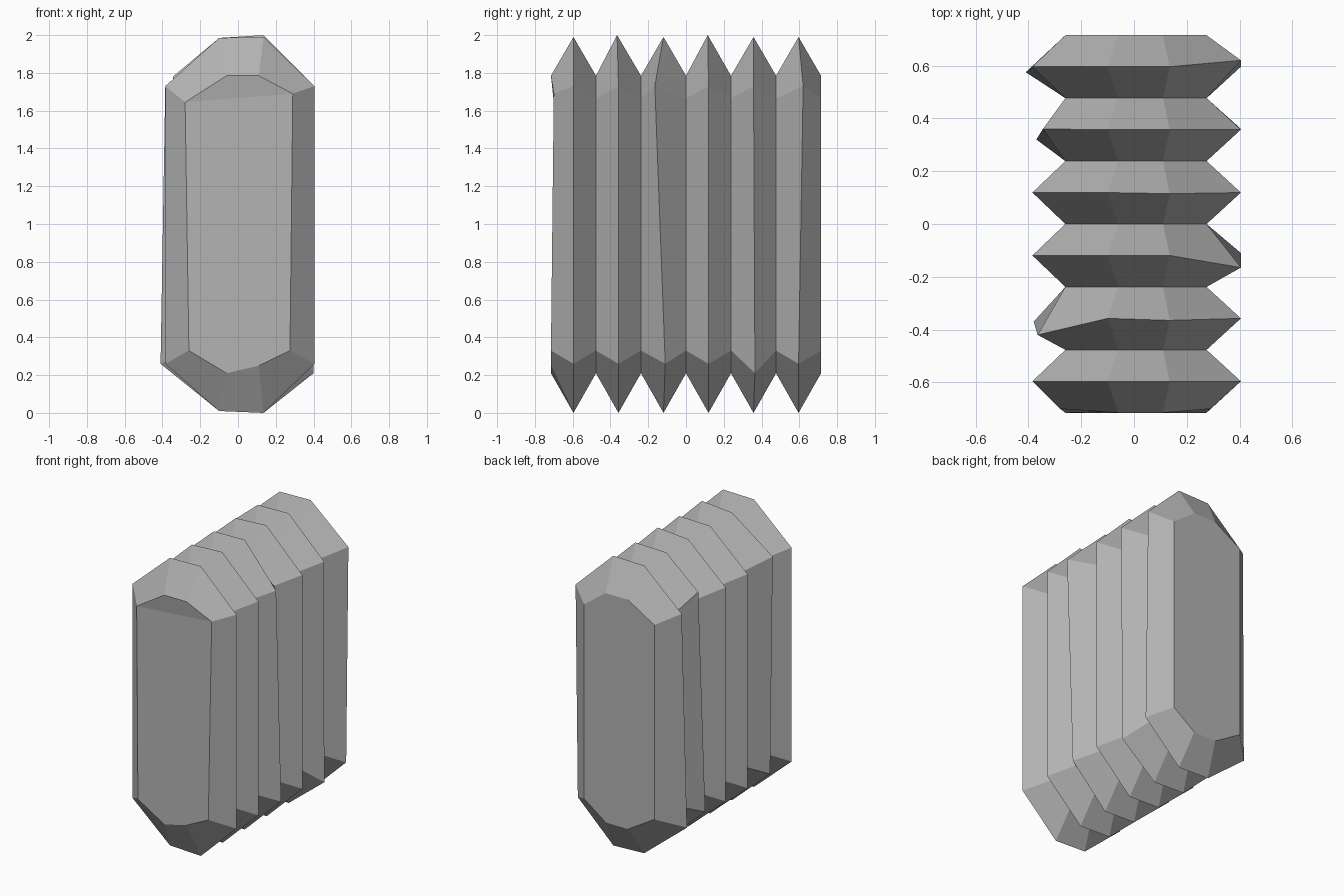
import bpy, bmesh

# Eight-sided (x, z) cross-sections, starting lower right and going up
VALLEY = [(0.275, 0.33), (0.275, 1.665), (0.11, 1.785), (-0.06, 1.785),
          (-0.26, 1.665), (-0.26, 0.33), (-0.06, 0.21), (0.11, 0.21)]
PEAK = [(0.405, 0.26), (0.405, 1.73), (0.135, 1.99), (-0.10, 1.985),
        (-0.385, 1.73), (-0.385, 0.26), (-0.10, 0.01), (0.135, 0.0)]
PITCH = 1.43 / 6

# Small hand-made irregularities: (ring, corner) -> (x, y, z)
TWEAKS = {
    (0, 1): (0.29, -0.70, 1.69), (0, 4): (-0.28, -0.70, 1.645),
    (0, 7): (0.11, -0.715, 0.25),
    (3, 2): (0.135, -0.365, 2.0),
    (3, 4): (-0.365, -0.42, 1.73), (3, 5): (-0.38, -0.37, 0.26),
    (5, 1): (0.405, -0.165, 1.73), (5, 0): (0.405, -0.11, 0.26),
    (7, 2): (0.135, 0.115, 2.0),
    (9, 4): (-0.345, 0.36, 1.78), (9, 5): (-0.37, 0.32, 0.26),
    (9, 0): (0.40, 0.365, 0.21),
    (11, 1): (0.405, 0.62, 1.73), (11, 5): (-0.41, 0.575, 0.26),
}

# Pleated body: alternate narrow and wide rings along y
bm = bmesh.new()
rings = []
for i in range(13):
    y = -0.715 + i * PITCH / 2
    profile = PEAK if i % 2 else VALLEY
    rings.append([bm.verts.new(TWEAKS.get((i, k), (x, y, z)))
                  for k, (x, z) in enumerate(profile)])

for a, b in zip(rings, rings[1:]):
    for k in range(8):
        n = (k + 1) % 8
        bm.faces.new((a[k], b[k], b[n], a[n]))

# End caps; the front one is creased below its top edge
front = rings[0]
bm.faces.new([front[k] for k in (0, 1, 4, 5, 6, 7)])
bm.faces.new(front[1:5])
bm.faces.new(rings[-1][::-1])
bmesh.ops.recalc_face_normals(bm, faces=bm.faces)

mesh = bpy.data.meshes.new("pleated_body")
bm.to_mesh(mesh)
bm.free()
body = bpy.data.objects.new("pleated_body", mesh)
bpy.context.collection.objects.link(body)

# Darker grey surface
grey = bpy.data.materials.new("dark_grey")
grey.diffuse_color = (0.45, 0.45, 0.45, 1)
mesh.materials.append(grey)
